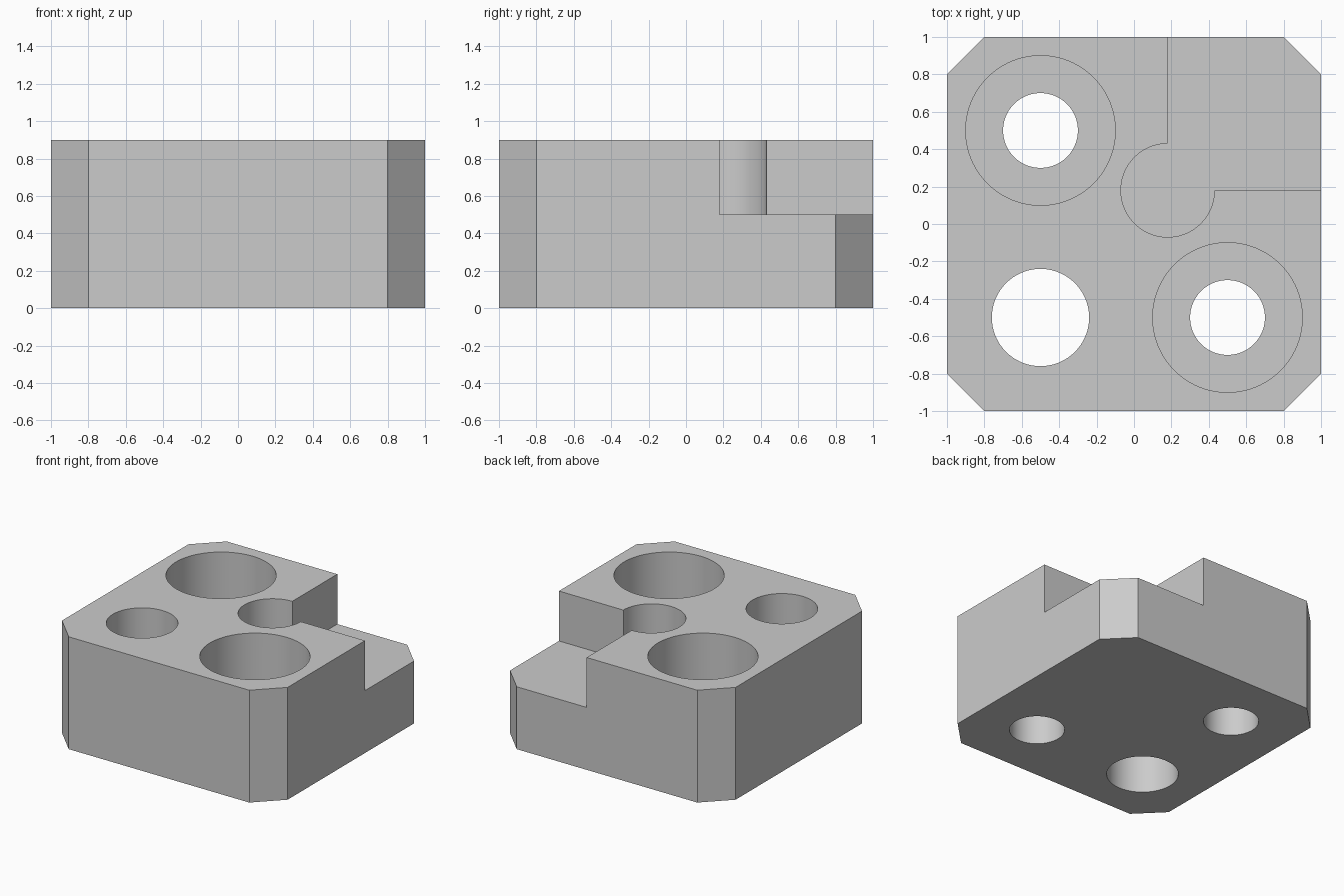
import bpy, bmesh, math

cube = bpy.data.objects.get("Cube")
if cube:
    bpy.data.objects.remove(cube, do_unlink=True)

HEIGHT = 0.9
LEDGE = 0.5      # height of the corner ledge and counterbore floors
OVER = 0.1       # cutter overshoot

grey = bpy.data.materials.new("machined grey")
grey.use_nodes = True
colour = (0.6, 0.6, 0.6, 1)
grey.diffuse_color = colour
grey.node_tree.nodes["Principled BSDF"].inputs["Base Color"].default_value = colour


def prism(name, outline, bottom, top):
    """Extrude a flat outline between two heights."""
    bm = bmesh.new()
    face = bm.faces.new([bm.verts.new((x, y, bottom)) for x, y in outline])
    out = bmesh.ops.extrude_face_region(bm, geom=[face])
    verts = [v for v in out["geom"] if isinstance(v, bmesh.types.BMVert)]
    bmesh.ops.translate(bm, verts=verts, vec=(0, 0, top - bottom))
    bmesh.ops.recalc_face_normals(bm, faces=bm.faces)
    mesh = bpy.data.meshes.new(name)
    bm.to_mesh(mesh)
    bm.free()
    mesh.materials.append(grey)
    obj = bpy.data.objects.new(name, mesh)
    bpy.context.collection.objects.link(obj)
    return obj


def arc(x, y, radius, start=0, sweep=360, steps=96):
    """Points along an arc; a full circle leaves out the repeated end."""
    count = steps if sweep == 360 else steps + 1
    angles = [math.radians(start + sweep * i / steps) for i in range(count)]
    return [(x + radius * math.cos(a), y + radius * math.sin(a)) for a in angles]


# Block with four chamfered corners
block = prism("block", [(-0.8, -1), (0.8, -1), (1, -0.8), (1, 0.8),
                        (0.8, 1), (-0.8, 1), (-1, 0.8), (-1, -0.8)], 0, HEIGHT)

# Corner step with a round relief at its inner corner
c, far = 0.18, 1 + OVER
cutters = [prism("corner_step_cutter",
                 arc(c, c, 0.25, 90, 270) + [(far, c), (far, far), (c, far)],
                 LEDGE, HEIGHT + OVER)]

# Plain bore, then two counterbored screw holes
cutters.append(prism("bore_cutter", arc(-0.5, -0.5, 0.26), -OVER, HEIGHT + OVER))
for side, x in (("right", -0.5), ("left", 0.5)):
    cutters.append(prism(side + "_hole_cutter", arc(x, -x, 0.2), -OVER, HEIGHT + OVER))
    cutters.append(prism(side + "_counterbore_cutter", arc(x, -x, 0.4), LEDGE, HEIGHT + OVER))

# Cut the block and bake the result
for cutter in cutters:
    cutter.hide_render = True
    mod = block.modifiers.new(cutter.name, 'BOOLEAN')
    mod.operation = 'DIFFERENCE'
    mod.solver = 'EXACT'
    mod.object = cutter

bpy.ops.object.select_all(action='DESELECT')
block.select_set(True)
bpy.context.view_layer.objects.active = block
for mod in list(block.modifiers):
    bpy.ops.object.modifier_apply(modifier=mod.name)
for cutter in cutters:
    bpy.data.objects.remove(cutter, do_unlink=True)

bpy.ops.object.shade_smooth_by_angle(angle=math.radians(30))
